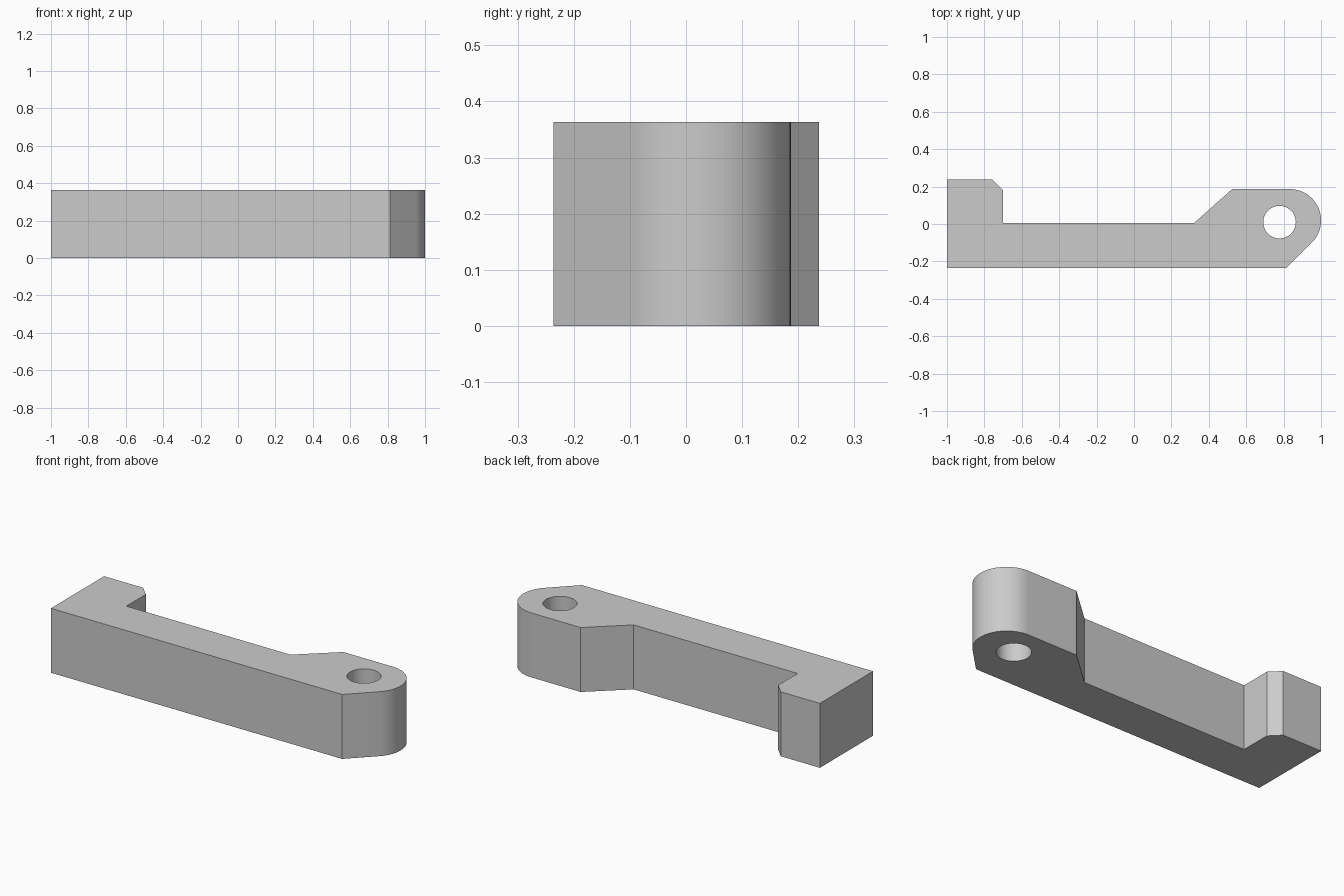
import bpy, bmesh
from math import cos, sin, radians

default_cube = bpy.data.objects.get("Cube")
if default_cube:
    bpy.data.objects.remove(default_cube, do_unlink=True)

HEIGHT = 0.363

grey = bpy.data.materials.new("plain grey")
grey.use_nodes = True
colour = (0.6, 0.6, 0.6, 1)
grey.diffuse_color = colour
grey.node_tree.nodes["Principled BSDF"].inputs["Base Color"].default_value = colour


def arc(cx, cy, radius, start, end, steps):
    """Points along an arc, angles in degrees."""
    angles = [radians(start + (end - start) * i / steps) for i in range(steps + 1)]
    return [(cx + radius * cos(a), cy + radius * sin(a)) for a in angles]


def prism(name, outline, bottom, top):
    """Upright solid from a flat outline."""
    bm = bmesh.new()
    face = bm.faces.new([bm.verts.new((x, y, bottom)) for x, y in outline])
    raised = bmesh.ops.extrude_face_region(bm, geom=[face])["geom"]
    verts = [v for v in raised if isinstance(v, bmesh.types.BMVert)]
    bmesh.ops.translate(bm, verts=verts, vec=(0, 0, top - bottom))
    bmesh.ops.recalc_face_normals(bm, faces=bm.faces)
    mesh = bpy.data.meshes.new(name)
    bm.to_mesh(mesh)
    bm.free()
    mesh.materials.append(grey)
    obj = bpy.data.objects.new(name, mesh)
    bpy.context.collection.objects.link(obj)
    return obj


# Lever arm: hooked end, straight bar, ramp and rounded pivot end
outline = [(-1, 0.237), (-1, -0.236), (0.814, -0.236)]
outline += arc(0.832, 0.019, 0.168, -45, 90, 30)
outline += [(0.525, 0.187), (0.322, 0.006), (-0.70, 0.006),
            (-0.70, 0.18), (-0.757, 0.237)]
arm = prism("lever_arm", outline, 0, HEIGHT)

# Pivot hole
hole = prism("pivot_hole_cutter", arc(0.778, 0.01, 0.087, 0, 352.5, 47),
             -0.1, HEIGHT + 0.1)
hole.hide_render = True
cut = arm.modifiers.new("pivot hole", 'BOOLEAN')
cut.operation = 'DIFFERENCE'
cut.solver = 'EXACT'
cut.object = hole

bpy.ops.object.select_all(action='DESELECT')
arm.select_set(True)
bpy.context.view_layer.objects.active = arm
bpy.ops.object.modifier_apply(modifier=cut.name)
bpy.data.objects.remove(hole, do_unlink=True)
bpy.ops.object.shade_smooth_by_angle(angle=radians(30))
